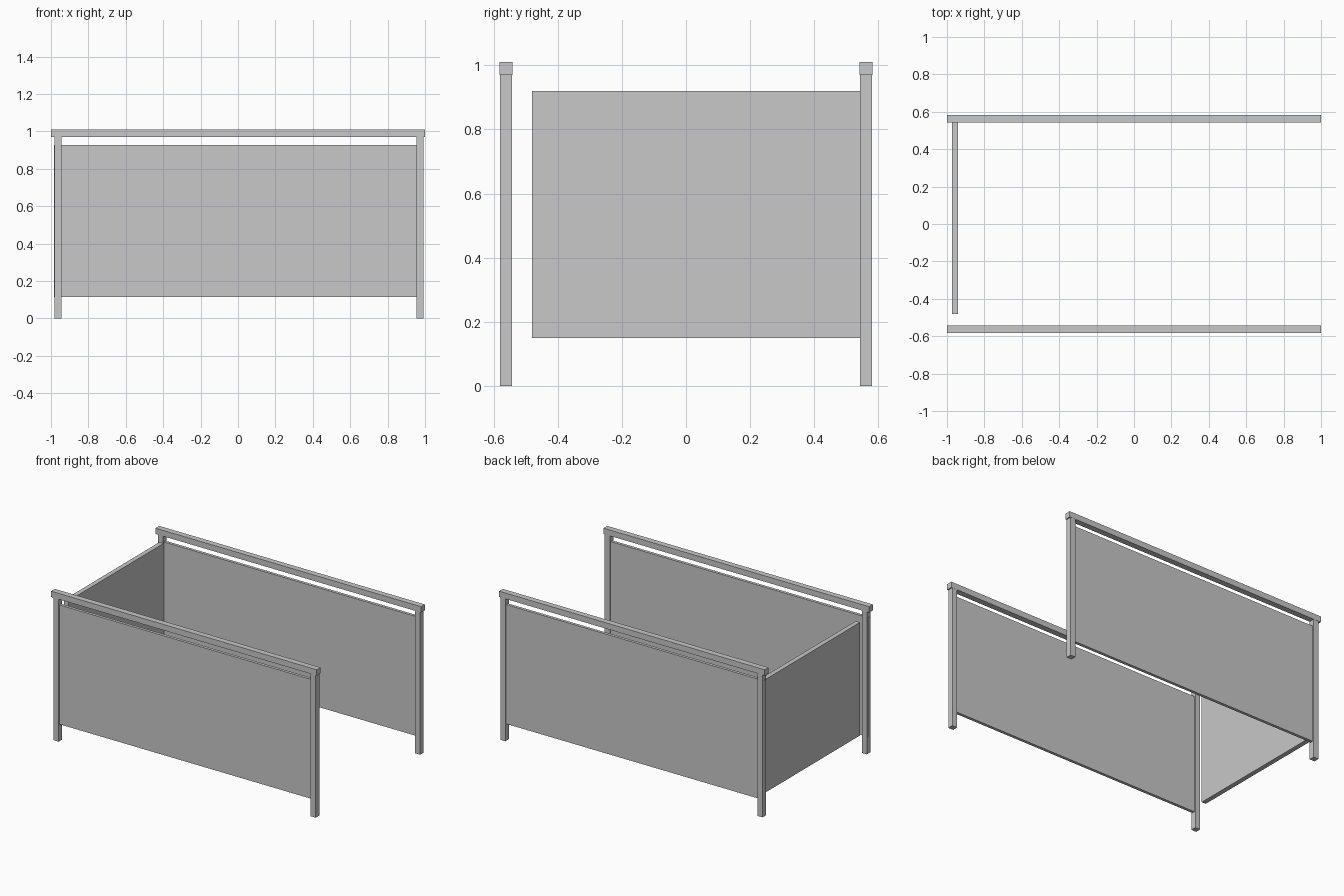
import bpy

cube = bpy.data.objects.get("Cube")
if cube:
    bpy.data.objects.remove(cube, do_unlink=True)

# Single painted finish
grey = bpy.data.materials.new("light_grey")
grey.use_nodes = True
colour = (0.58, 0.58, 0.58, 1)
grey.diffuse_color = colour
grey.node_tree.nodes["Principled BSDF"].inputs["Base Color"].default_value = colour


def box(name, x, y, z):
    """Box from (min, max) ranges on each axis."""
    ranges = (x, y, z)
    bpy.ops.mesh.primitive_cube_add(size=1, location=[(a + b) / 2 for a, b in ranges])
    obj = bpy.context.object
    obj.name = name
    obj.scale = [b - a for a, b in ranges]
    bpy.ops.object.transform_apply(location=False, rotation=False, scale=True)
    obj.data.materials.append(grey)
    return obj


RAIL_Z = 0.97
POST_X = {"right": (-0.982, -0.944), "left": (0.954, 0.992)}

# Two long sides: posts, top rail and recessed panel
for side, sign in (("front", -1), ("back", 1)):
    def across(centre, width):
        return (sign * centre - width / 2, sign * centre + width / 2)

    box(side + "_top_rail", (-1, 1), across(0.5615, 0.04), (RAIL_Z, 1.01))
    for end, x in POST_X.items():
        box(f"{side}_{end}_post", x, across(0.5615, 0.038), (0, RAIL_Z))
    box(side + "_panel", (-0.985, 0.956), across(0.5615, 0.02), (0.115, 0.927))

# End panel, fixed to the back posts and stopping short of the front ones
box("end_panel", (-0.974, -0.942), (-0.48, 0.545), (0.15, 0.92))
